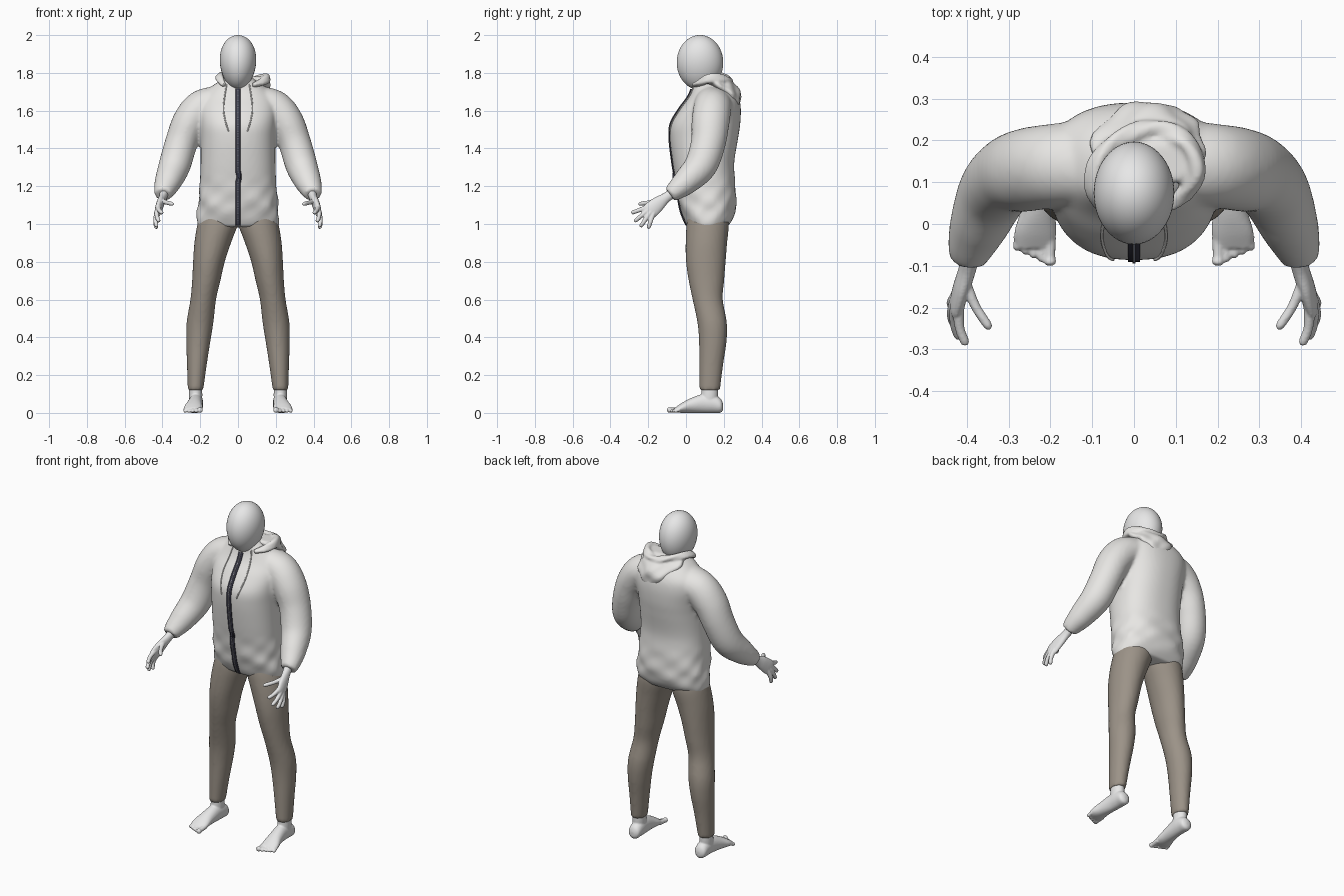
import bpy, bmesh, math
from mathutils import Vector
from mathutils.bvhtree import BVHTree

cube = bpy.data.objects.get("Cube")
if cube:
    bpy.data.objects.remove(cube)


def material(name, rgb):
    m = bpy.data.materials.new(name)
    m.use_nodes = True
    m.diffuse_color = (*rgb, 1)
    m.node_tree.nodes["Principled BSDF"].inputs["Base Color"].default_value = (*rgb, 1)
    return m


SKIN = material("pale grey body", (0.8, 0.8, 0.8))
CLOTH = material("light grey cloth", (0.8, 0.79, 0.77))
TROUSER = material("taupe cloth", (0.33, 0.29, 0.245))
ZIP = material("dark navy zip", (0.035, 0.035, 0.055))
TEETH = material("zip metal", (0.25, 0.25, 0.28))
X, Y, Z = Vector((1, 0, 0)), Vector((0, 1, 0)), Vector((0, 0, 1))


def catmull(a, b, c, d, t):
    return 0.5 * (2 * b + (c - a) * t + (2 * a - 5 * b + 4 * c - d) * t * t
                  + (3 * b - a - 3 * c + d) * t ** 3)


def smooth_path(stations, sub):
    n, out = len(stations), []
    for i in range(n - 1):
        quad = [stations[min(max(i + k, 0), n - 1)] for k in (-1, 0, 1, 2)]
        for s in range(sub):
            out.append([catmull(*v, s / sub) for v in zip(*quad)])
    return out + [list(stations[-1])]


def loft(bm, stations, axis=None, side=1, ref=X, power=2.0, fold=None, seg=32, sub=6):
    """Skin rings (x, y, z, radius_a, radius_b) along a smooth path."""
    rows = smooth_path([(s[0] * side, *s[1:]) for s in stations], sub)
    pts = [Vector(r[:3]) for r in rows]
    rings = []
    for i, (p, r) in enumerate(zip(pts, rows)):
        t = axis or (pts[min(i + 1, len(pts) - 1)] - pts[max(i - 1, 0)]).normalized()
        u = (ref - t * ref.dot(t)).normalized()
        v = t.cross(u)
        ring = []
        for k in range(seg):
            a = math.tau * k / seg
            c, s = math.cos(a), math.sin(a)
            c = math.copysign(abs(c) ** (2 / power), c)
            s = math.copysign(abs(s) ** (2 / power), s)
            m = fold(a, p) if fold else 1
            ring.append(bm.verts.new(p + (u * c * max(r[3], .002) + v * s * max(r[4], .002)) * m))
        rings.append(ring)
    for a, b in zip(rings, rings[1:]):
        for k in range(seg):
            j = (k + 1) % seg
            bm.faces.new((a[k], a[j], b[j], b[k]))
    bm.faces.new(rings[0][::-1])
    bm.faces.new(rings[-1])


def finish(bm, name, mat, voxel=0, relax=4):
    bmesh.ops.recalc_face_normals(bm, faces=bm.faces)
    for f in bm.faces:
        f.smooth = True
    mesh = bpy.data.meshes.new(name)
    bm.to_mesh(mesh)
    bm.free()
    mesh.materials.append(mat)
    ob = bpy.data.objects.new(name, mesh)
    bpy.context.collection.objects.link(ob)
    if voxel:
        rm = ob.modifiers.new("blend", 'REMESH')
        rm.mode, rm.voxel_size, rm.use_smooth_shade = 'VOXEL', voxel, True
        sm = ob.modifiers.new("relax", 'SMOOTH')
        sm.factor, sm.iterations = 0.5, relax
    return ob


# Head: egg narrowing to the chin
bm = bmesh.new()
bmesh.ops.create_uvsphere(bm, u_segments=48, v_segments=32, radius=1)
for v in bm.verts:
    taper = 1 + 0.1 * v.co.z
    v.co = Vector((v.co.x * 0.096 * taper, 0.074 + v.co.y * 0.123, 1.855 + v.co.z * 0.145))
finish(bm, "head", SKIN)

# Jacket: torso and sleeves blended, with gathers above the hem
def gathers(a, p):
    mask = max(0, 1 - abs(p.z - 1.1) / 0.17)
    return 1 + mask * (0.022 * math.sin(5 * a + 40 * p.z) + 0.014 * math.sin(9 * a - 55 * p.z))


torso = [(.985, .213, .01, .22), (1.03, .218, -.012, .25), (1.1, .212, -.035, .265),
         (1.2, .203, -.05, .262), (1.32, .198, -.07, .255), (1.45, .198, -.085, .275),
         (1.53, .203, -.08, .287), (1.61, .21, -.035, .29), (1.67, .195, .01, .28),
         (1.72, .15, .033, .25), (1.76, .095, .04, .21), (1.78, .075, .055, .17)]
sleeve = [(.1, .15, 1.65, .08, .1), (.19, .14, 1.615, .095, .1), (.255, .13, 1.54, .092, .1),
          (.3, .118, 1.43, .086, .092), (.336, .078, 1.31, .084, .086),
          (.37, .0, 1.225, .071, .07), (.39, -.055, 1.178, .056, .053),
          (.395, -.085, 1.155, .044, .042)]
bm = bmesh.new()
loft(bm, [(0, (f + b) / 2, z, w, (b - f) / 2) for z, w, f, b in torso],
     axis=Z, power=2.35, fold=gathers, seg=96)
for side in (1, -1):
    loft(bm, sleeve, side=side, seg=48)
jacket = finish(bm, "jacket", CLOTH, 0.01, 6)

# Hood: crumpled bag with a rolled rim, hanging behind the neck
def crumple(a, p):
    return 1 + 0.06 * math.sin(4 * a + 45 * p.z) + 0.04 * math.sin(7 * a - 60 * p.z)


bm = bmesh.new()
loft(bm, [(.04, .262, 1.605, .03, .02), (.04, .245, 1.64, .08, .042), (.035, .222, 1.69, .115, .068),
          (.03, .178, 1.74, .135, .078), (.03, .15, 1.77, .125, .062), (.03, .145, 1.78, .1, .04)],
     axis=Z, fold=crumple, seg=64)
loft(bm, [(-.075, .035, 1.735, .012, .014), (-.095, .085, 1.77, .02, .022), (-.085, .15, 1.785, .02, .023),
          (-.03, .205, 1.775, .02, .022), (.05, .225, 1.755, .02, .026), (.12, .195, 1.765, .026, .025),
          (.148, .13, 1.77, .025, .026), (.125, .08, 1.75, .02, .022), (.08, .04, 1.735, .012, .014)],
     ref=Z, fold=lambda a, p: 1 + 0.12 * math.sin(3 * a + 60 * p.x))
finish(bm, "hood", CLOTH, 0.007, 3)

# Trousers: two legs meeting at the crotch
leg = [(.1, .115, 1.06, .095, .1), (.108, .115, 1.0, .107, .112), (.134, .108, .9, .097, .11),
       (.154, .105, .8, .084, .105), (.168, .108, .7, .075, .094), (.184, .115, .6, .068, .08),
       (.201, .138, .48, .071, .078), (.21, .142, .38, .064, .073), (.218, .133, .25, .052, .063),
       (.225, .125, .12, .041, .055)]
bm = bmesh.new()
for side in (1, -1):
    loft(bm, leg, axis=Z, side=side)
finish(bm, "trousers", TROUSER, 0.01, 3)

# Bare feet and hands
foot = [(.222, .197, .032, .012, .015), (.222, .183, .038, .034, .037), (.222, .14, .05, .038, .05),
        (.224, .09, .05, .038, .05), (.23, .03, .04, .042, .04), (.236, -.02, .027, .05, .027),
        (.237, -.058, .016, .045, .012)]
ankle = [(.224, .125, .17, .033, .042), (.224, .125, .1, .035, .044), (.224, .12, .05, .034, .045)]
palm = [(.388, -.055, 1.175, .025, .028), (.398, -.105, 1.14, .021, .027),
        (.412, -.15, 1.105, .02, .039), (.424, -.19, 1.07, .017, .043), (.428, -.206, 1.056, .01, .034)]
# knuckle and tip of each digit, thumb last
digits = [((.42, -.212, 1.086), (.403, -.29, 1.058)), ((.428, -.205, 1.07), (.42, -.274, 1.012)),
          ((.431, -.193, 1.056), (.432, -.242, .984)), ((.43, -.178, 1.044), (.434, -.2, .975)),
          ((.402, -.145, 1.122), (.345, -.252, 1.105))]
for side, label in ((1, "left"), (-1, "right")):
    bm = bmesh.new()
    loft(bm, foot, axis=-Y, side=side)
    loft(bm, ankle, axis=Z, side=side)
    for i in range(5):
        x, tip = .201 + .0195 * i, -.1 + .009 * i
        r = .015 if i == 0 else .0105
        loft(bm, [(x, -.03, .02, r, r), (x, tip + .025, .015, r * .85, r * .85),
                  (x, tip + .008, r, r, r), (x, tip, r, r * .4, r * .4)],
             axis=-Y, side=side, seg=16)
    finish(bm, label + "_foot", SKIN, 0.0045, 2)

    bm = bmesh.new()
    loft(bm, palm, side=side)
    for a, b in digits:
        a, b = Vector(a), Vector(b)
        start = a.lerp(Vector((.412, -.15, 1.105)), .35)
        mid = a.lerp(b, .5) + X * .005
        loft(bm, [(*start, .014, .014), (*a, .0135, .0135), (*mid, .0115, .0115),
                  (*a.lerp(b, .9), .0105, .0105), (*b, .004, .004)], side=side, seg=16)
    finish(bm, label + "_hand", SKIN, 0.004, 2)

# Zip and drawstrings lie on the jacket front
bpy.context.view_layer.update()
surface = BVHTree.FromObject(jacket, bpy.context.evaluated_depsgraph_get())


def on_front(x, z, lift):
    hit = surface.ray_cast(Vector((x, -1, z)), Y)[0]
    return Vector((x, (hit.y if hit else 0.04) - lift, z))


def strip(name, x0, x1, lift, mat):
    bm, rows = bmesh.new(), []
    for i in range(81):
        z = 1.715 - .722 * i / 80
        sway = .006 * math.exp(-((z - 1.25) / .02) ** 2)
        rows.append([bm.verts.new(on_front(x + sway, z, lift)) for x in (x0, x1)])
    for a, b in zip(rows, rows[1:]):
        bm.faces.new((a[0], b[0], b[1], a[1]))
    ob = finish(bm, name, mat)
    sol = ob.modifiers.new("thickness", 'SOLIDIFY')
    sol.thickness, sol.offset = .006, 0


strip("zip_tape", -.014, .014, .002, ZIP)
strip("zip_teeth", -.003, .003, .005, TEETH)

bm = bmesh.new()
bmesh.ops.create_cube(bm, size=1)
pull = on_front(.006, 1.255, .008)
for v in bm.verts:
    v.co = pull + Vector((v.co.x * .014, v.co.y * .008, v.co.z * .03))
pull_ob = finish(bm, "zip_pull", ZIP)
for p in pull_ob.data.polygons:
    p.use_smooth = False

for side, label in ((1, "left"), (-1, "right")):
    bm = bmesh.new()
    cord = [(.06, 1.74), (.07, 1.68), (.077, 1.61), (.068, 1.55), (.05, 1.49)]
    path = [on_front(x * side, z, .003) for x, z in smooth_path(cord, 5)]
    loft(bm, [(*p, .0035, .0035) for p in path], seg=8, sub=2)
    finish(bm, label + "_drawstring", CLOTH)
